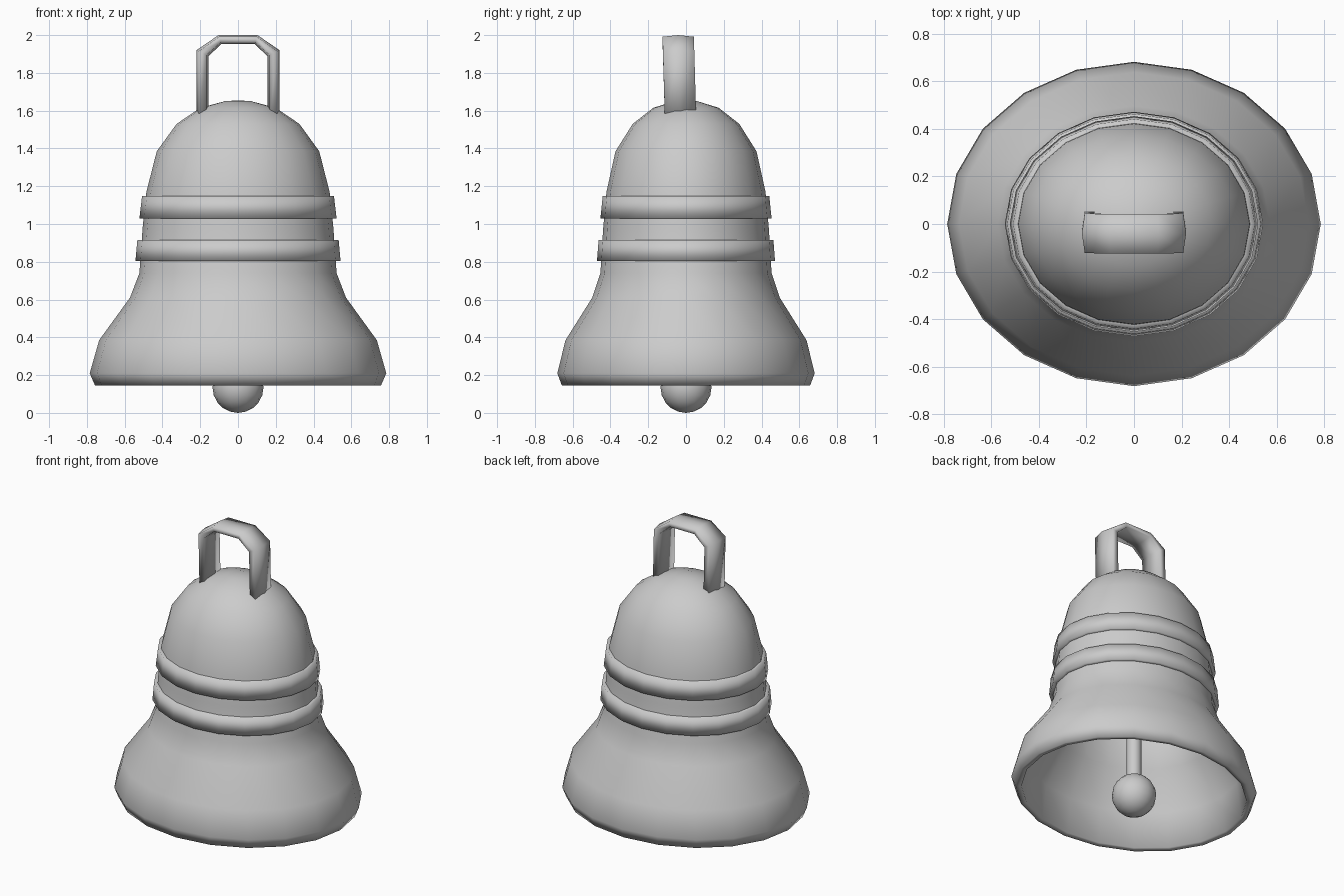
import bpy, bmesh, math
from mathutils import Vector

if "Cube" in bpy.data.objects:
    bpy.data.objects.remove(bpy.data.objects["Cube"])

SEG = 20
OVAL = 0.868  # bell is narrower front to back


def make(name, bm, smooth_angle=None):
    bmesh.ops.remove_doubles(bm, verts=bm.verts, dist=1e-5)
    bmesh.ops.recalc_face_normals(bm, faces=bm.faces)
    me = bpy.data.meshes.new(name)
    bm.to_mesh(me)
    bm.free()
    ob = bpy.data.objects.new(name, me)
    bpy.context.collection.objects.link(ob)
    for p in me.polygons:
        p.use_smooth = True
    if smooth_angle:
        bpy.ops.object.select_all(action='DESELECT')
        ob.select_set(True)
        bpy.context.view_layer.objects.active = ob
        bpy.ops.object.shade_smooth_by_angle(angle=math.radians(smooth_angle))
    return ob


def lathe(name, profile, closed=False, seg=SEG, oval=OVAL, smooth_angle=None):
    bm = bmesh.new()
    verts = [bm.verts.new((r, 0, z)) for r, z in profile]
    pairs = list(zip(verts, verts[1:]))
    if closed:
        pairs.append((verts[-1], verts[0]))
    edges = [bm.edges.new(p) for p in pairs]
    bmesh.ops.spin(bm, geom=verts + edges, cent=(0, 0, 0), axis=(0, 0, 1),
                   angle=math.tau, steps=seg)
    bmesh.ops.scale(bm, vec=(1, oval, 1), verts=bm.verts)
    return make(name, bm, smooth_angle)


# Bell shell: outside from crown to lip, then back up the inside
lathe("bell_body", [
    (0, 1.655), (0.07, 1.65), (0.2, 1.615), (0.325, 1.53), (0.43, 1.385),
    (0.485, 1.17), (0.505, 0.98), (0.522, 0.74), (0.572, 0.61),
    (0.735, 0.385), (0.785, 0.21), (0.757, 0.145), (0.72, 0.15),
    (0.69, 0.38), (0.53, 0.6), (0.475, 0.78), (0.445, 1.16),
    (0.39, 1.36), (0.28, 1.5), (0, 1.6)])

# Two raised bands, flaring slightly downwards
for name, z0, z1, r0, r1 in (("lower_band", 0.803, 0.915, 0.543, 0.533),
                             ("upper_band", 1.03, 1.147, 0.522, 0.508)):
    lathe(name, [(r0, z0), (r1, z1), (r1 - 0.05, z1), (r0 - 0.05, z0)],
          closed=True)

# Clapper rod and ball
lathe("clapper_rod", [(0, 0.2), (0.046, 0.2), (0.046, 1.58), (0, 1.58)],
      seg=12, oval=1, smooth_angle=40)
bm = bmesh.new()
bmesh.ops.create_uvsphere(bm, u_segments=16, v_segments=10, radius=0.135)
bmesh.ops.translate(bm, vec=(0, 0, 0.135), verts=bm.verts)
make("clapper_ball", bm)

# Handle loop: flat six-sided section swept along an arch in the xz plane
half = [(0.187, 1.55), (0.187, 1.905), (0.095, 1.977)]
path = [Vector((x, 0, z)) for x, z in half]
path += [Vector((-x, 0, z)) for x, z in reversed(half)]
section = [(0.032, 0), (0.02, 0.083), (-0.02, 0.083),
           (-0.032, 0), (-0.02, -0.083), (0.02, -0.083)]
bm = bmesh.new()
rings = []
for i, p in enumerate(path):
    a = (p - path[max(i - 1, 0)]).normalized()
    b = (path[min(i + 1, len(path) - 1)] - p).normalized()
    t = (a + b).normalized()
    out = Vector((t.z, 0, -t.x))
    miter = 1 / max(t.dot(b), t.dot(a))
    yc = -0.03 - 0.012 * (p.z - 1.6) / 0.4
    top = 0.023 / 0.032 if p.z > 1.95 else 1
    rings.append([bm.verts.new(p + out * u * miter * top + Vector((0, yc + v, 0)))
                  for u, v in section])
for r, s in zip(rings, rings[1:]):
    for k in range(6):
        bm.faces.new((r[k], r[(k + 1) % 6], s[(k + 1) % 6], s[k]))
bm.faces.new(rings[0])
bm.faces.new(rings[-1])
make("handle_loop", bm)
